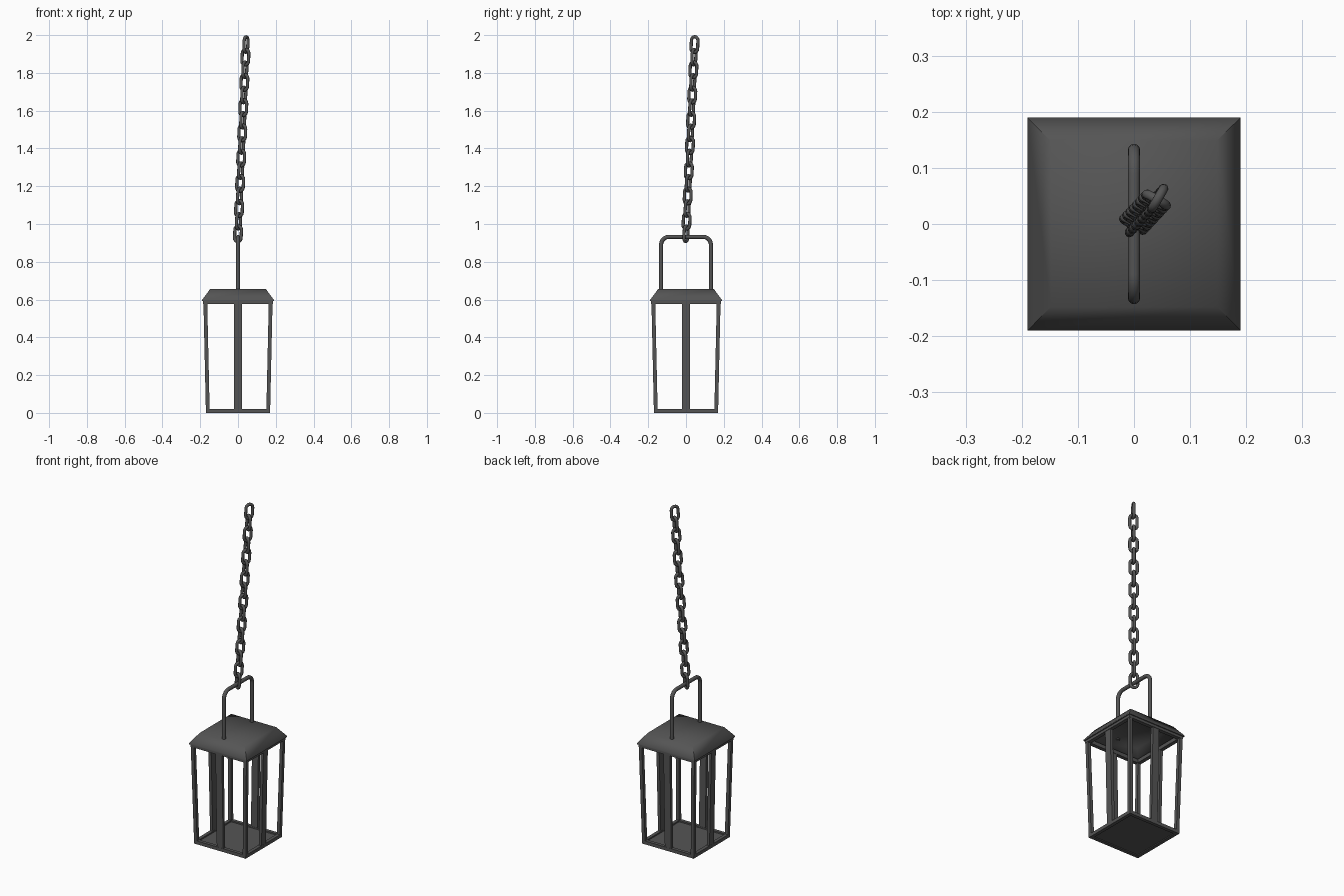
import bpy, bmesh, math
from mathutils import Vector, Matrix

if "Cube" in bpy.data.objects:
    bpy.data.objects.remove(bpy.data.objects["Cube"])

GREY = bpy.data.materials.new("dark_iron")
GREY.diffuse_color = (0.09, 0.09, 0.09, 1)
GREY.use_nodes = True
GREY.node_tree.nodes["Principled BSDF"].inputs["Base Color"].default_value = GREY.diffuse_color


def finish(name, bm, smooth=None):
    bmesh.ops.recalc_face_normals(bm, faces=bm.faces)
    me = bpy.data.meshes.new(name)
    bm.to_mesh(me)
    bm.free()
    ob = bpy.data.objects.new(name, me)
    bpy.context.collection.objects.link(ob)
    me.materials.append(GREY)
    if smooth:
        bpy.context.view_layer.objects.active = ob
        ob.select_set(True)
        bpy.ops.object.shade_smooth_by_angle(angle=math.radians(smooth))
        ob.select_set(False)
    return ob


def skin_rings(bm, rings, caps=True, closed=False):
    """Bridge equal-length rings of points with quads."""
    vs = [[bm.verts.new(p) for p in r] for r in rings]
    n = len(vs[0])
    for i in range(len(vs) if closed else len(vs) - 1):
        a, b = vs[i], vs[(i + 1) % len(vs)]
        for j in range(n):
            k = (j + 1) % n
            bm.faces.new((a[j], a[k], b[k], b[j]))
    if caps and not closed:
        bm.faces.new(vs[0])
        bm.faces.new(vs[-1])


def square(h, z):
    return [Vector((sx * h, sy * h, z)) for sx, sy in ((-1, -1), (1, -1), (1, 1), (-1, 1))]


def bar(name, lo, hi, wx, wy):
    """Leaning rectangular bar between two points."""
    bm = bmesh.new()
    rect = [Vector((sx * wx / 2, sy * wy / 2, 0)) for sx, sy in ((-1, -1), (1, -1), (1, 1), (-1, 1))]
    skin_rings(bm, [[Vector(p) + r for r in rect] for p in (lo, hi)])
    finish(name, bm)


def tube(name, path, radius, normal, sides=10, closed=False, matrix=None):
    """Round wire along a planar path."""
    bm = bmesh.new()
    n, rings = len(path), []
    for i, p in enumerate(path):
        a = path[i - 1] if closed or i else p
        b = path[(i + 1) % n] if closed or i < n - 1 else p
        side = (b - a).normalized().cross(normal)
        rings.append([p + radius * (math.cos(t) * side + math.sin(t) * normal)
                      for t in (2 * math.pi * j / sides for j in range(sides))])
    skin_rings(bm, rings, closed=closed)
    if matrix:
        bm.transform(matrix)
    finish(name, bm, 50)


def frame(name, outer, inner, z0, z1):
    bm = bmesh.new()
    skin_rings(bm, [square(outer, z0), square(outer, z1), square(inner, z1), square(inner, z0)],
               closed=True)
    finish(name, bm)


# base and top frames, floor plate
frame("base_frame", 0.17, 0.15, 0.0, 0.02)
frame("top_frame", 0.184, 0.162, 0.577, 0.599)
bm = bmesh.new()
skin_rings(bm, [square(0.155, 0.005), square(0.155, 0.012)])
finish("floor_plate", bm)

# corner posts and wide middle bars
LO, HI = 0.16, 0.173
for i, (sx, sy) in enumerate(((-1, -1), (1, -1), (1, 1), (-1, 1))):
    bar(f"corner_post_{i}", (sx * LO, sy * LO, 0.01), (sx * HI, sy * HI, 0.59), 0.02, 0.02)
for i, (sx, sy) in enumerate(((0, -1), (1, 0), (0, 1), (-1, 0))):
    wx, wy = (0.042, 0.018) if sx == 0 else (0.018, 0.042)
    bar(f"middle_bar_{i}", (sx * LO, sy * LO, 0.01), (sx * HI, sy * HI, 0.59), wx, wy)

# hollow roof, open underneath: one skin running from inner ceiling to outer top
bm = bmesh.new()
skin_rings(bm, [square(0.142, 0.648), square(0.181, 0.592), square(0.19, 0.592),
                square(0.19, 0.598), square(0.148, 0.655)])
finish("roof", bm, 60)

# arched carrying handle
W, TOP, R = 0.132, 0.932, 0.042
path = [Vector((0, -W, 0.642))]
for cy, start in ((-W + R, 180), (W - R, 90)):
    for s in range(7):
        a = math.radians(start - 15 * s)
        path.append(Vector((0, cy + R * math.cos(a), TOP - R + R * math.sin(a))))
path.append(Vector((0, W, 0.642)))
tube("handle", path, 0.011, Vector((1, 0, 0)), 12)

# chain of interlocked stadium links, leaning slightly
COUNT, WIRE = 16, 0.0085
HALF_W, HALF_L = 0.0285 - WIRE, 0.05 - WIRE
link = []
for cz, start in ((HALF_L - HALF_W, 0), (-HALF_L + HALF_W, 180)):
    for s in range(9):
        a = math.radians(start + 22.5 * s)
        link.append(Vector((HALF_W * math.cos(a), 0, cz + HALF_W * math.sin(a))))
bottom, top = Vector((0, 0, 0.948)), Vector((0.042, 0.045, 1.95))
lean = Vector((0, 0, 1)).rotation_difference(top - bottom).to_matrix().to_4x4()
for i in range(COUNT):
    spin = Matrix.Rotation(math.radians(60 if i % 2 else -30), 4, 'Z')
    place = Matrix.Translation(bottom.lerp(top, i / (COUNT - 1)))
    tube(f"chain_link_{i}", link, WIRE, Vector((0, 1, 0)), 10, True, place @ lean @ spin)
